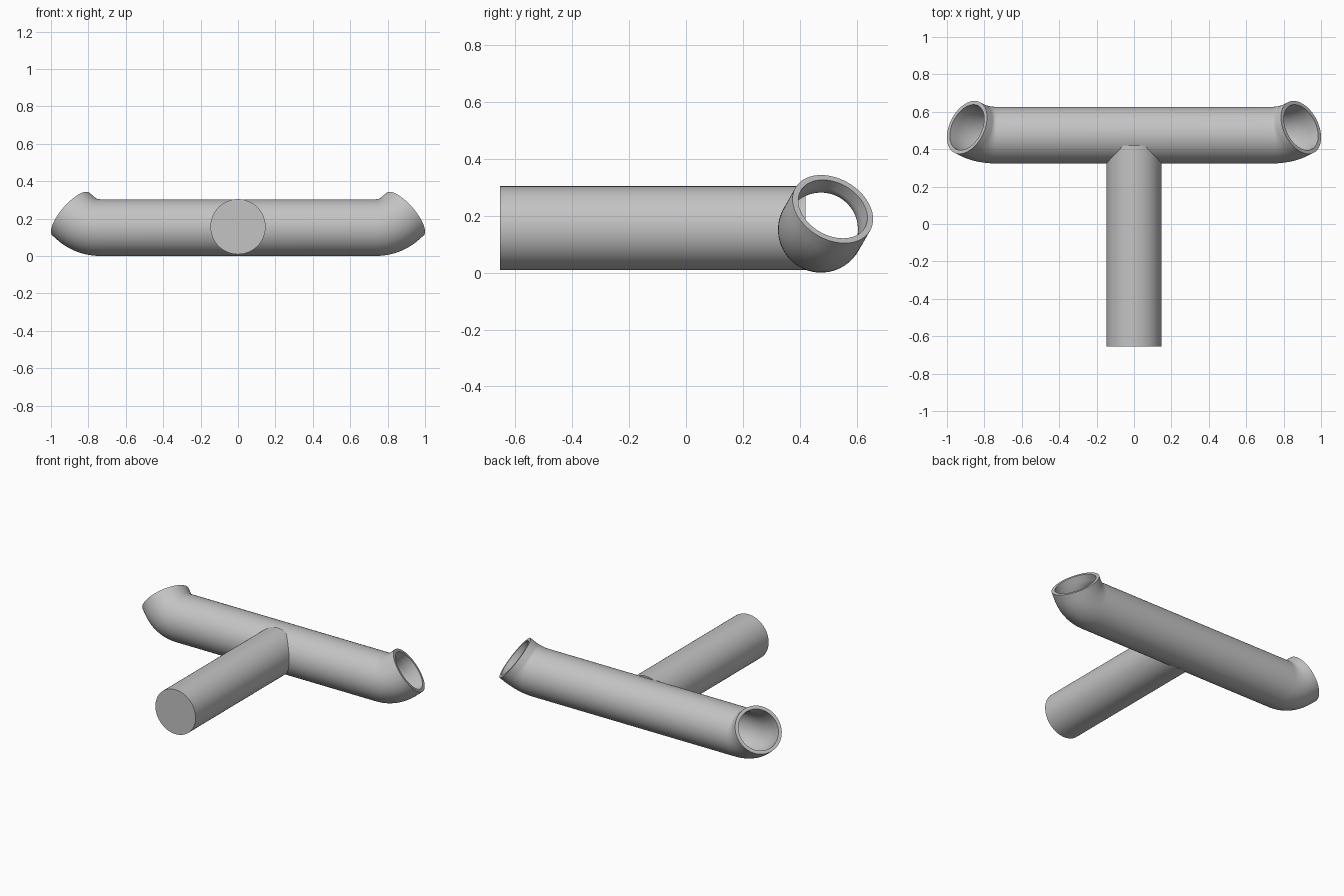
import bpy, bmesh
from math import sin, cos, pi, radians
from mathutils import Vector

if "Cube" in bpy.data.objects:
    bpy.data.objects.remove(bpy.data.objects["Cube"], do_unlink=True)

# One grey for everything
grey = bpy.data.materials.new("plain grey")
grey.use_nodes = True
colour = (0.55, 0.55, 0.55, 1)
grey.diffuse_color = colour
grey.node_tree.nodes["Principled BSDF"].inputs["Base Color"].default_value = colour

SIDES = 64
AXIS = Vector((0, 0.475, 0.152))       # centre of the crossbar
OUTER, BORE = 0.1515, 0.13
BEND_R, BEND, LIP = 0.18, radians(45), 0.043
TIP_X = 0.893
LEAN = radians(30)                     # bends lean backwards from vertical
RISE = Vector((0, sin(LEAN), cos(LEAN)))
ACROSS = Vector((0, cos(LEAN), -sin(LEAN)))


def finish(bm, name):
    bmesh.ops.recalc_face_normals(bm, faces=bm.faces)
    mesh = bpy.data.meshes.new(name)
    bm.to_mesh(mesh)
    bm.free()
    mesh.materials.append(grey)
    obj = bpy.data.objects.new(name, mesh)
    bpy.context.collection.objects.link(obj)
    bpy.ops.object.select_all(action="DESELECT")
    obj.select_set(True)
    bpy.context.view_layer.objects.active = obj
    bpy.ops.object.shade_smooth_by_angle(angle=radians(35))
    return obj


def bridge(bm, a, b):
    for i in range(SIDES):
        j = (i + 1) % SIDES
        bm.faces.new((a[i], a[j], b[j], b[i]))


# Path stations along the right-angled half: distance out, rise, turning angle
start = TIP_X - BEND_R * sin(BEND) - LIP * cos(BEND)
half = []
for k in range(13):
    t = BEND * k / 12
    half.append((start + BEND_R * sin(t), BEND_R * (1 - cos(t)), t))
x, rise, t = half[-1]
half.append((x + LIP * cos(t), rise + LIP * sin(t), t))
path = [(-x, rise, -t) for x, rise, t in reversed(half)] + half

# Hollow crossbar with an upturned open elbow at each end
bm = bmesh.new()


def ring(station, radius):
    x, rise, t = station
    centre = AXIS + Vector((x, 0, 0)) + RISE * rise
    up = RISE * cos(t) - Vector((sin(t), 0, 0))
    return [bm.verts.new(centre + radius * (up * cos(a) + ACROSS * sin(a)))
            for a in (2 * pi * i / SIDES for i in range(SIDES))]


rings = [ring(s, OUTER) for s in path] + [ring(s, BORE) for s in reversed(path)]
for i, r in enumerate(rings):
    bridge(bm, r, rings[(i + 1) % len(rings)])
finish(bm, "crossbar_tube")

# Solid stem reaching forward from the middle of the crossbar
bm = bmesh.new()
ends = [[bm.verts.new((0.1475 * cos(a), y, 0.157 + 0.1475 * sin(a)))
         for a in (2 * pi * i / SIDES for i in range(SIDES))]
        for y in (-0.655, 0.42)]
bridge(bm, *ends)
for e in ends:
    bm.faces.new(e)
finish(bm, "stem")
